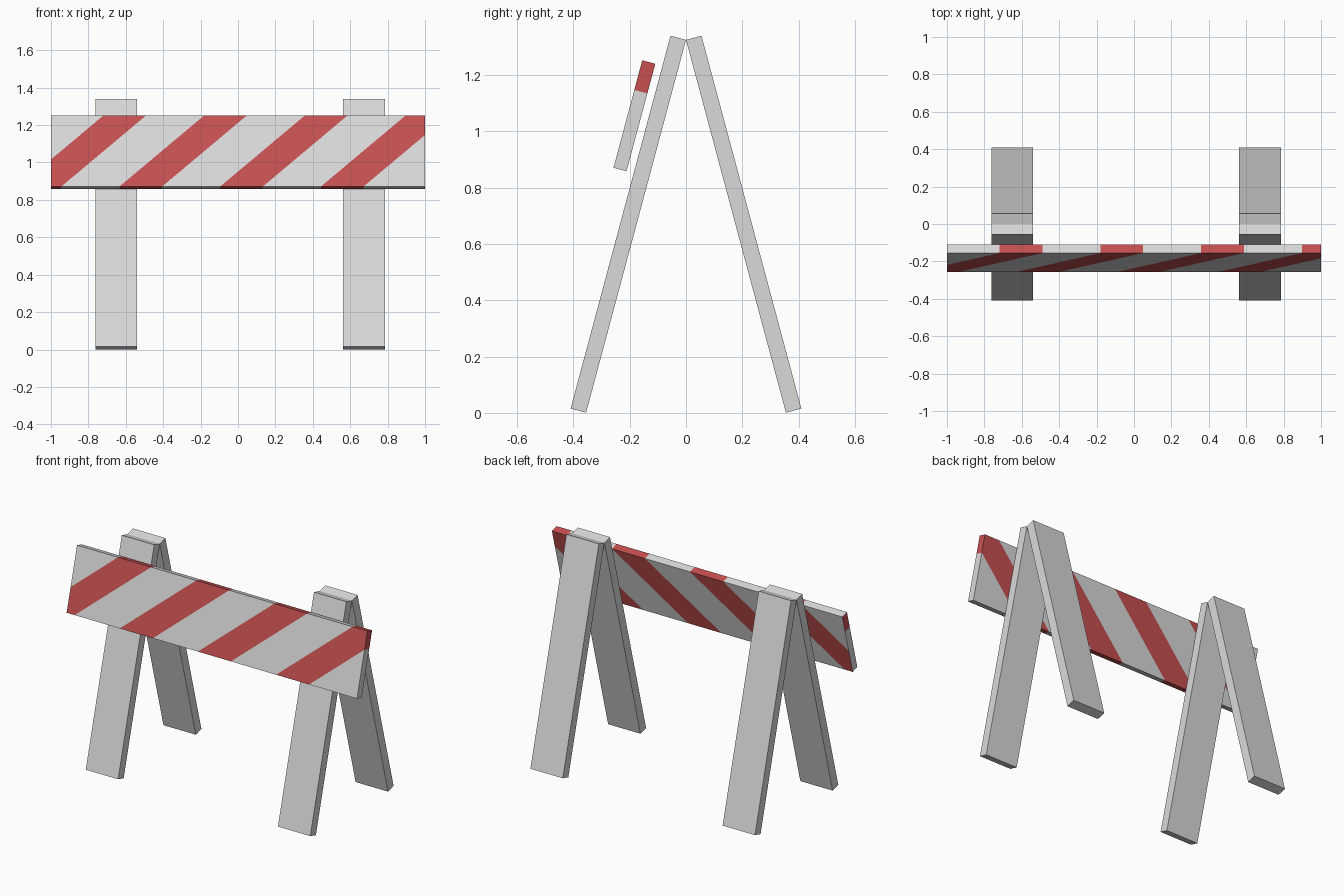
import bpy, bmesh, math
from mathutils import Matrix

if "Cube" in bpy.data.objects:
    bpy.data.objects.remove(bpy.data.objects["Cube"])

TILT = math.radians(15)


def material(name, rgb):
    m = bpy.data.materials.new(name)
    m.diffuse_color = (*rgb, 1)
    m.use_nodes = True
    m.node_tree.nodes["Principled BSDF"].inputs["Base Color"].default_value = m.diffuse_color
    return m


grey = material("pale grey", (0.70, 0.70, 0.70))
red = material("warning red", (0.57, 0.08, 0.08))


def box(x0, x1, y0, y1, z0, z1):
    bm = bmesh.new()
    bmesh.ops.create_cube(bm, size=1)
    bm.transform(Matrix.Translation(((x0 + x1) / 2, (y0 + y1) / 2, (z0 + z1) / 2))
                 @ Matrix.Diagonal((x1 - x0, y1 - y0, z1 - z0, 1)))
    return bm


def finish(bm, name, *mats):
    me = bpy.data.meshes.new(name)
    bm.to_mesh(me)
    bm.free()
    for m in mats:
        me.materials.append(m)
    ob = bpy.data.objects.new(name, me)
    bpy.context.collection.objects.link(ob)


# Legs: planks hung from the ridge, leaning forwards and backwards
LEG_L, LEG_T, RIDGE = 1.371, 0.057, 1.325
for side, x0, x1 in (("left", -0.762, -0.539), ("right", 0.562, 0.785)):
    for pos, s in (("front", -1), ("back", 1)):
        y0, y1 = sorted((0, s * LEG_T))
        bm = box(x0, x1, y0, y1, -LEG_L, 0)
        bm.transform(Matrix.Translation((0, 0, RIDGE)) @ Matrix.Rotation(s * TILT, 4, "X"))
        finish(bm, f"{side}_{pos}_leg", grey)

# Striped board: origin on its top back edge, stripes cut through it
H, T = 0.395, 0.048
START, PERIOD, WIDTH, SLOPE = -0.718, 0.5385, 0.228, 1.152
END_CUT = -0.108
bm = box(-1, 1, -T, 0, -H, 0)


def cut(geom, co, no):
    bmesh.ops.bisect_plane(bm, geom=geom, plane_co=co, plane_no=no, dist=1e-6)


for i in range(4):
    for w in (0, WIDTH):
        cut(bm.verts[:] + bm.edges[:] + bm.faces[:],
            (START + i * PERIOD + w, 0, 0), (1, 0, -SLOPE))

# Left end repeats the right end: red at the top, grey below
ends = [f for f in bm.faces if f.normal.x < -0.9]
geom = set(ends)
for f in ends:
    geom.update(f.edges)
    geom.update(f.verts)
cut(list(geom), (0, 0, END_CUT), (0, 0, 1))

bm.normal_update()
for f in bm.faces:
    c = f.calc_center_median()
    if abs(f.normal.x) > 0.9:
        f.material_index = int(c.z > END_CUT)
    else:
        f.material_index = int((c.x - SLOPE * c.z - START) % PERIOD < WIDTH)
bm.transform(Matrix.Translation((0, -0.109, 1.240)) @ Matrix.Rotation(-TILT, 4, "X"))
finish(bm, "striped_board", grey, red)
